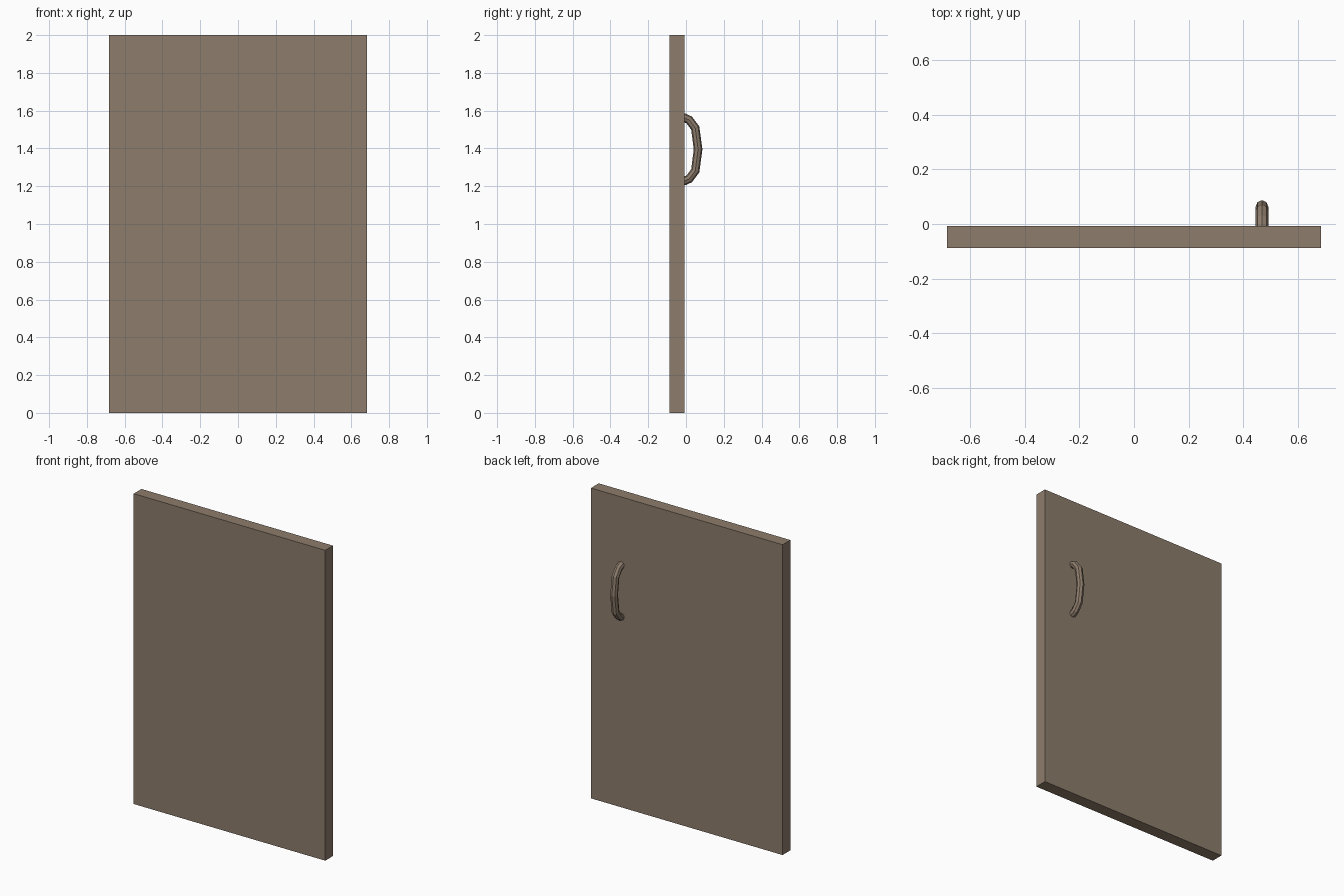
import bpy

if "Cube" in bpy.data.objects:
    bpy.data.objects.remove(bpy.data.objects["Cube"])

wood = bpy.data.materials.new("brown_paint")
wood.diffuse_color = (0.27, 0.205, 0.15, 1)
wood.use_nodes = True
wood.node_tree.nodes["Principled BSDF"].inputs["Base Color"].default_value = wood.diffuse_color

# Flat door slab
bpy.ops.mesh.primitive_cube_add(size=1, location=(0, -0.0475, 1.0))
panel = bpy.context.object
panel.name = "door_panel"
panel.scale = (1.366, 0.079, 2.0)
bpy.ops.object.transform_apply(location=False, rotation=False, scale=True)
panel.data.materials.append(wood)

# Bowed pull handle: upper half of its path as (y, height above middle), mirrored
HANDLE_X, HANDLE_Z, RADIUS = 0.468, 1.395, 0.023
half = [(-0.025, 0.168), (-0.008, 0.167), (0.017, 0.156), (0.049, 0.113)]
path = half + [(0.064, 0.0)] + [(y, -h) for y, h in reversed(half)]

curve = bpy.data.curves.new("pull_handle", "CURVE")
curve.dimensions = "3D"
curve.bevel_depth = RADIUS
curve.bevel_resolution = 2  # eight-sided tube
curve.use_fill_caps = True
spline = curve.splines.new("POLY")
spline.points.add(len(path) - 1)
for point, (y, h) in zip(spline.points, path):
    point.co = (HANDLE_X, y, HANDLE_Z + h, 1)
spline.use_smooth = False

handle = bpy.data.objects.new("pull_handle", curve)
bpy.context.collection.objects.link(handle)
curve.materials.append(wood)

# Turn the tube into a mesh with flat faces
bpy.ops.object.select_all(action="DESELECT")
handle.select_set(True)
bpy.context.view_layer.objects.active = handle
bpy.ops.object.convert(target="MESH")
bpy.ops.object.shade_flat()
